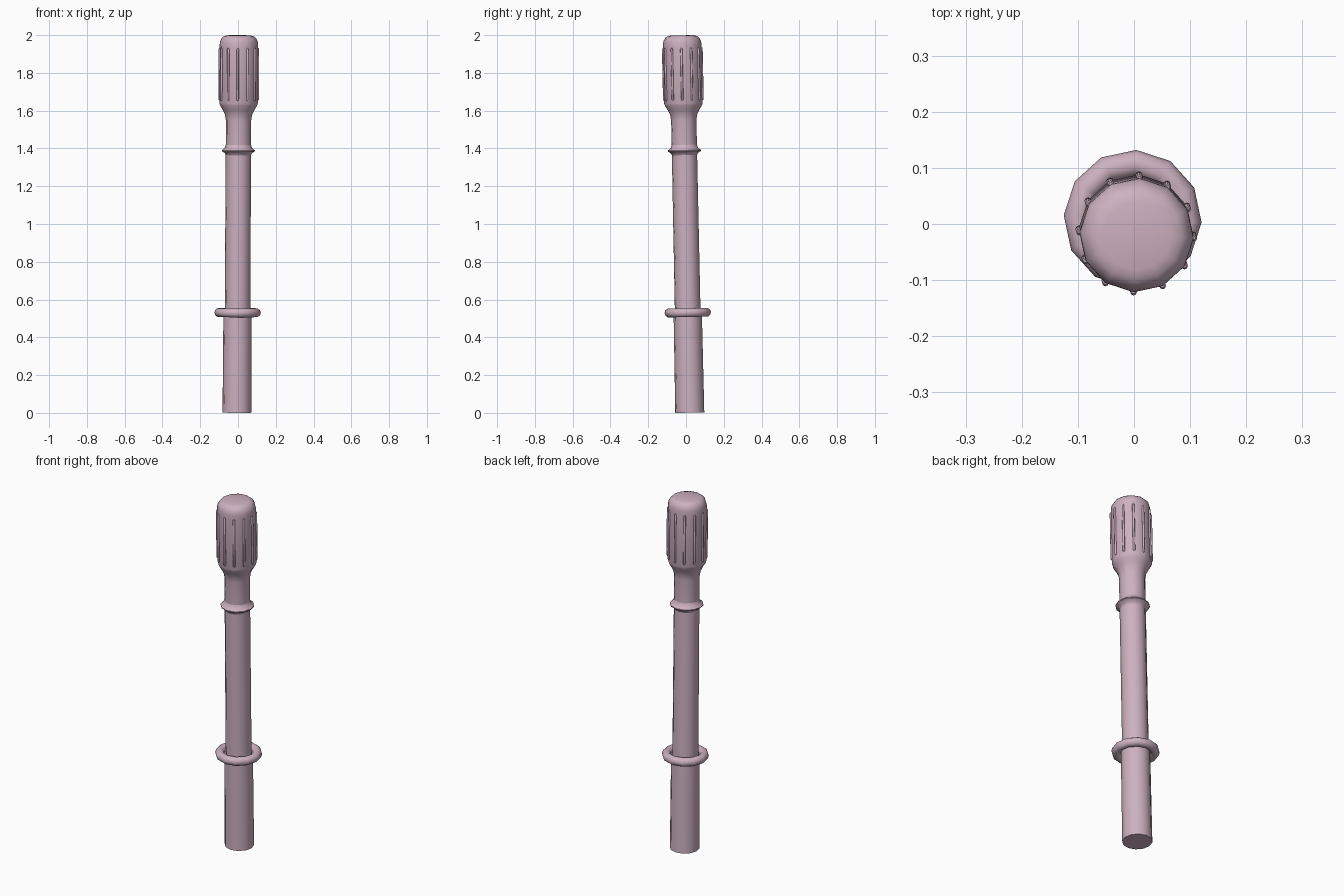
import bpy, math
from mathutils import Matrix

if "Cube" in bpy.data.objects:
    bpy.data.objects.remove(bpy.data.objects["Cube"])

N = 12
mat = bpy.data.materials.new("dusty_pink")
mat.diffuse_color = (0.61, 0.44, 0.53, 1)
mat.use_nodes = True
mat.node_tree.nodes["Principled BSDF"].inputs["Base Color"].default_value = mat.diffuse_color

# slight lean of the whole rod
LEAN = (Matrix.Translation((-0.005, 0.02, 0.0016))
        @ Matrix.Rotation(0.0205, 4, 'X') @ Matrix.Rotation(0.005, 4, 'Y')
        @ Matrix.Rotation(math.radians(-3), 4, 'Z')
        @ Matrix.Diagonal((1, 1, 0.9987, 1)))


def lathe(name, profile, n=N, offset=(0, 0, 0), loop=False, angle=40):
    verts, faces = [], []
    for r, z in profile:
        for i in range(n):
            a = 2 * math.pi * i / n
            verts.append((offset[0] + r * math.cos(a), offset[1] + r * math.sin(a), offset[2] + z))
    m = len(profile)
    for j in range(m if loop else m - 1):
        k = (j + 1) % m
        for i in range(n):
            i2 = (i + 1) % n
            faces.append((j * n + i, j * n + i2, k * n + i2, k * n + i))
    if not loop:
        faces.append(tuple(reversed(range(n))))
        faces.append(tuple(range((m - 1) * n, m * n)))
    me = bpy.data.meshes.new(name)
    me.from_pydata(verts, [], faces)
    me.transform(LEAN)
    me.materials.append(mat)
    ob = bpy.data.objects.new(name, me)
    bpy.context.collection.objects.link(ob)
    bpy.ops.object.select_all(action='DESELECT')
    ob.select_set(True)
    bpy.context.view_layer.objects.active = ob
    bpy.ops.object.shade_smooth_by_angle(angle=math.radians(angle))
    return ob


# lower shaft, upper shaft
lathe("lower_shaft", [(0.077, 0), (0.075, 0.53)])
lathe("upper_shaft", [(0.068, 0.53), (0.067, 1.38)])

# rounded guard ring
ring = [(0.099 + 0.024 * math.cos(2 * math.pi * k / 10),
         0.53 + 0.024 * math.sin(2 * math.pi * k / 10)) for k in range(10)]
lathe("guard_ring", ring, loop=True, angle=60)

# small flared collar
lathe("collar", [(0.067, 1.365), (0.073, 1.377), (0.088, 1.386),
                 (0.088, 1.391), (0.073, 1.402), (0.067, 1.42)])

# neck flaring into the grip, with a rounded cap
grip = [(0.067, 1.38), (0.067, 1.55), (0.072, 1.58), (0.084, 1.605),
        (0.098, 1.628), (0.102, 1.64), (0.102, 1.94)]
grip += [(0.068 + 0.034 * math.cos(t), 1.95 + 0.048 * math.sin(t))
         for t in (0.2, 0.5, 0.85, 1.2)]
grip += [(0.062, 2.0)]
lathe("grip", grip, angle=60)

# thin raised ribs around the grip
for i in range(N):
    a = 2 * math.pi * i / N
    lathe("grip_rib_%d" % (i + 1),
          [(0.003, 1.655), (0.006, 1.661), (0.006, 1.928), (0.003, 1.934)], n=8,
          offset=(0.102 * math.cos(a), 0.102 * math.sin(a), 0), angle=60)
